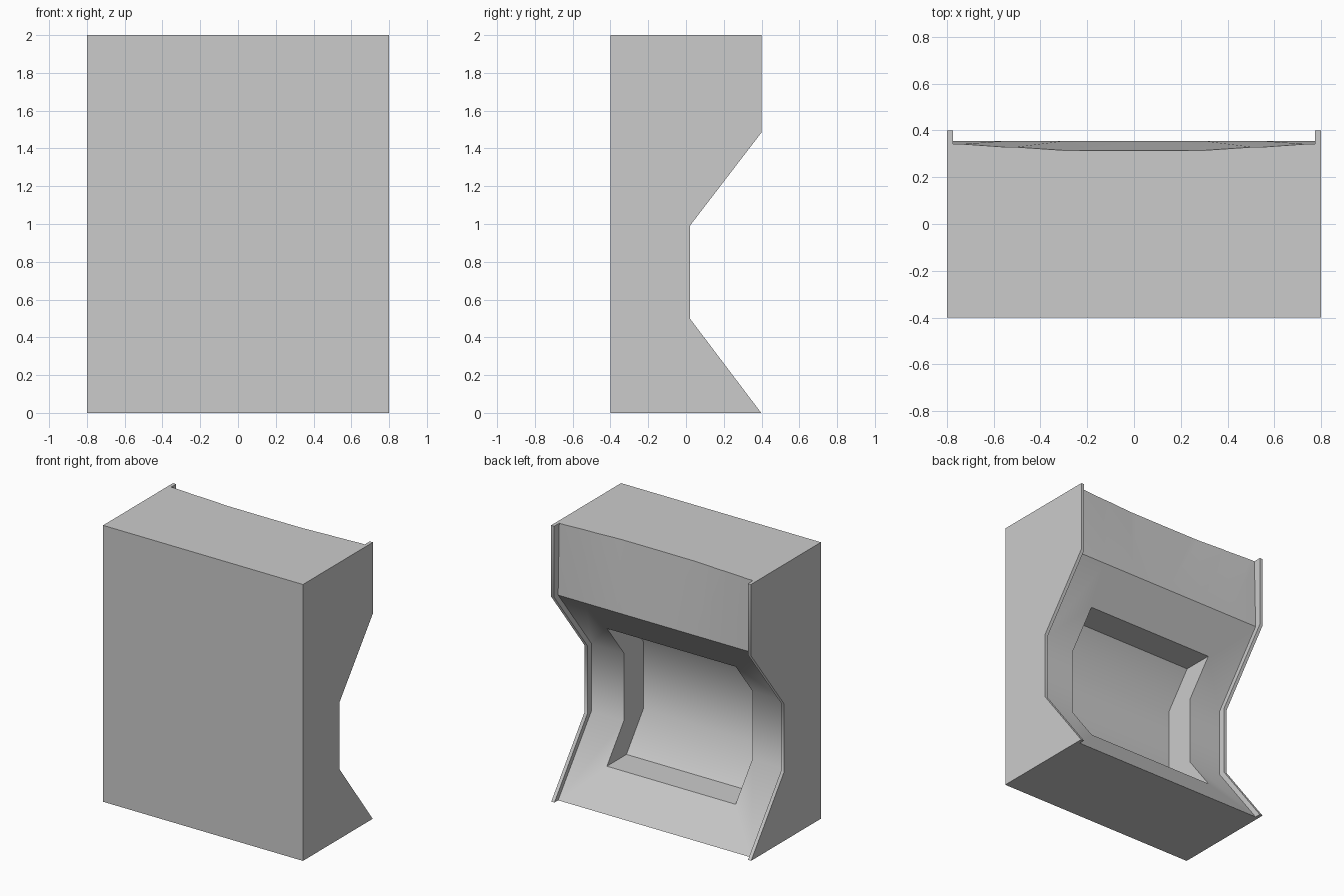
import bpy, bmesh, math

if "Cube" in bpy.data.objects:
    bpy.data.objects.remove(bpy.data.objects["Cube"])


def loft(name, sections):
    """Solid lofted along x through matching (y, z) profiles: [(x, profile), ...]"""
    bm = bmesh.new()
    rings = [[bm.verts.new((x, y, z)) for y, z in prof] for x, prof in sections]
    n = len(rings[0])
    for a, b in zip(rings, rings[1:]):
        for i in range(n):
            j = (i + 1) % n
            bm.faces.new((a[i], a[j], b[j], b[i]))
    bm.faces.new(rings[0])
    bm.faces.new(rings[-1])
    bmesh.ops.recalc_face_normals(bm, faces=bm.faces)
    bmesh.ops.triangulate(bm, faces=bm.faces)
    mesh = bpy.data.meshes.new(name)
    bm.to_mesh(mesh)
    bm.free()
    ob = bpy.data.objects.new(name, mesh)
    bpy.context.collection.objects.link(ob)
    return ob


def carve(target, cutter):
    cutter.hide_render = True
    mod = target.modifiers.new(cutter.name, 'BOOLEAN')
    mod.operation, mod.solver, mod.object = 'DIFFERENCE', 'EXACT', cutter
    bpy.ops.object.select_all(action='DESELECT')
    bpy.context.view_layer.objects.active = target
    target.select_set(True)
    bpy.ops.object.modifier_apply(modifier=mod.name)
    bpy.data.objects.remove(cutter, do_unlink=True)


# Main block with the notched back profile
outline = [(-0.4, 0), (0.398, 0), (0.02, 0.5), (0.02, 0.99),
           (0.4, 1.485), (0.4, 2), (-0.4, 2)]
body = loft("notched_block", [(-0.8, outline), (0.8, outline)])


# Sunken back between the two thin side rims, dished across its top edge
def back_profile(top_y):
    past = 0.355 + (top_y - 0.355) * 0.62 / 0.515   # carried beyond the top
    return [(0.7, -0.1), (0.431, -0.1), (-0.025, 0.5), (-0.025, 0.99),
            (0.355, 1.485), (past, 2.105), (0.7, 2.105)]


half = [(0.775, 0.342), (0.55, 0.329), (0.3, 0.315)]
dish = [(-x, y) for x, y in half] + [(0, 0.314)] + half[::-1]
carve(body, loft("back_cutter", [(x, back_profile(y)) for x, y in dish]))

# Deep window whose floor repeats the back profile
floor = [(-0.055, 0.245), (-0.247, 0.5), (-0.247, 0.99), (-0.055, 1.24)]
pocket = floor + [(0.7, 1.24), (0.7, 0.245)]
carve(body, loft("window_cutter", [(-0.515, pocket), (0.515, pocket)]))

# Merge flat areas, then shade gentle bends smooth
bm = bmesh.new()
bm.from_mesh(body.data)
bmesh.ops.remove_doubles(bm, verts=bm.verts, dist=1e-5)
bmesh.ops.dissolve_limit(bm, angle_limit=math.radians(0.2),
                         verts=bm.verts, edges=bm.edges)
bm.to_mesh(body.data)
bm.free()
bpy.ops.object.shade_smooth_by_angle(angle=math.radians(38))
